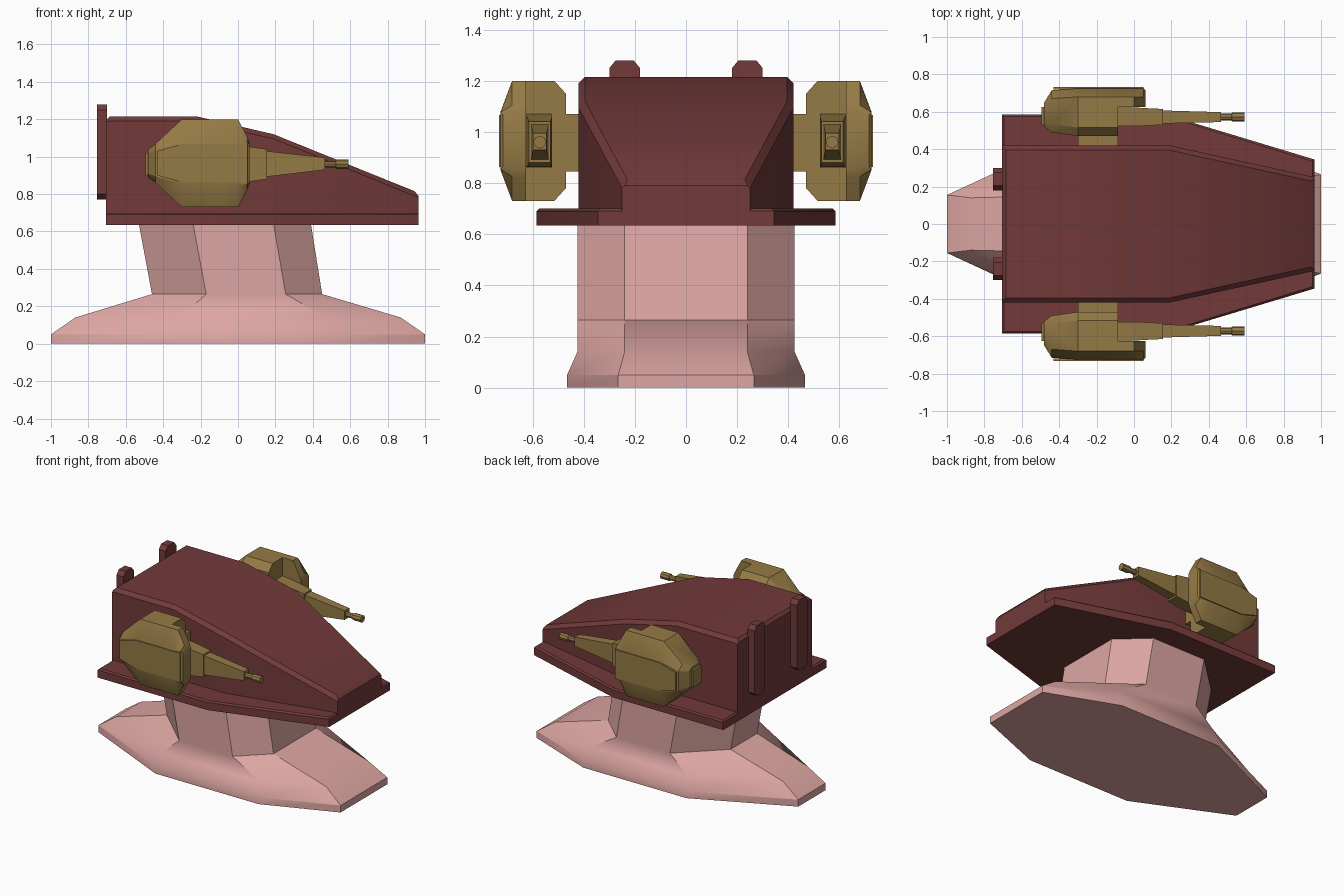
import bpy, bmesh
from math import radians, cos, sin, pi

if "Cube" in bpy.data.objects:
    bpy.data.objects.remove(bpy.data.objects["Cube"])


def material(name, rgb):
    m = bpy.data.materials.new(name)
    m.use_nodes = True
    m.diffuse_color = (*rgb, 1)
    m.node_tree.nodes["Principled BSDF"].inputs["Base Color"].default_value = (*rgb, 1)
    return m


PINK = material("dusty pink", (0.72, 0.38, 0.36))
RED = material("dark red", (0.17, 0.042, 0.042))
GOLD = material("dull gold", (0.30, 0.195, 0.06))


def loft(name, rings, mat, bevel=0):
    """Skin a list of equal-length point rings and cap both ends."""
    bm = bmesh.new()
    loops = [[bm.verts.new(p) for p in ring] for ring in rings]
    n = len(loops[0])
    for a, b in zip(loops, loops[1:]):
        for i in range(n):
            j = (i + 1) % n
            bm.faces.new((a[i], a[j], b[j], b[i]))
    bm.faces.new(loops[0])
    bm.faces.new(loops[-1])
    bmesh.ops.recalc_face_normals(bm, faces=bm.faces)
    mesh = bpy.data.meshes.new(name)
    bm.to_mesh(mesh)
    bm.free()
    mesh.materials.append(mat)
    ob = bpy.data.objects.new(name, mesh)
    bpy.context.collection.objects.link(ob)
    if bevel:
        mod = ob.modifiers.new("edge_bevel", "BEVEL")
        mod.width, mod.segments = bevel, 1
    bpy.ops.object.select_all(action="DESELECT")
    ob.select_set(True)
    bpy.context.view_layer.objects.active = ob
    bpy.ops.object.shade_smooth_by_angle(angle=radians(30))
    return ob


def rect(x, y0, y1, z0, z1):
    return [(x, y0, z0), (x, y1, z0), (x, y1, z1), (x, y0, z1)]


def flip(rings, side):
    return [[(x, y * side, z) for x, y, z in ring] for ring in rings]


# Pedestal: eight-sided foot flowing into a leaning neck
def octagon(z, half, back, back_w, side0, side1, front, front_w):
    right = [(back, -back_w, z), (side0, -half, z), (side1, -half, z), (front, -front_w, z)]
    return right + [(x, -y, z) for x, y, z in reversed(right)]


foot_top = octagon(0.265, 0.425, -0.46, 0.15, -0.17, 0.255, 0.45, 0.24)
loft("foot", [
    octagon(0, 0.465, -1, 0.155, -0.33, 0.49, 1, 0.265),
    octagon(0.05, 0.465, -1, 0.155, -0.33, 0.49, 1, 0.265),
    octagon(0.14, 0.425, -0.87, 0.14, -0.31, 0.47, 0.87, 0.24),
    foot_top], PINK)
loft("neck", [foot_top,
     octagon(0.64, 0.425, -0.53, 0.15, -0.24, 0.19, 0.39, 0.24)], PINK)


# Deck plate with a chamfered upper edge
def deck_ring(z, inset):
    half = [(-0.705 + inset, -0.585 + inset), (0.17, -0.585 + inset), (0.965 - inset, -0.345 + inset)]
    return [(x, y, z) for x, y in half] + [(x, -y, z) for x, y in reversed(half)]


loft("deck_plate", [deck_ring(0.635, 0), deck_ring(0.69, 0), deck_ring(0.70, 0.01)], RED)


# Wedge-shaped hull with chamfered top edges
def hull_ring(x, w, top, c=0.025):
    half = [(-w, 0.637), (-w, top - c), (c - w, top)]
    return [(x, y, z) for y, z in half] + [(x, -y, z) for y, z in reversed(half)]


loft("hull", [
    hull_ring(-0.705, 0.42, 1.197, 0.01),
    hull_ring(-0.685, 0.42, 1.215),
    hull_ring(-0.22, 0.42, 1.215),
    hull_ring(0.19, 0.42, 1.12),
    hull_ring(0.945, 0.255, 0.815),
    hull_ring(0.965, 0.25, 0.79, 0.01)], RED)

# Rear upright bars
for side, label in ((1, "left"), (-1, "right")):
    def bar(x):
        pts = [(0.18, 0.80), (0.215, 0.77), (0.265, 0.77), (0.30, 0.80),
               (0.30, 1.25), (0.275, 1.28), (0.205, 1.28), (0.18, 1.25)]
        return [(x, y * side, z) for y, z in pts]
    loft("rear_bar_" + label, [bar(-0.755), bar(-0.70)], RED)

# Gun pods on both flanks
MID = 0.965


def pod_ring(x, y_in, y_out, h_in, h_top, h_out, ch=0.045):
    half = [(y_in, h_in), (y_in + ch, h_top), (y_out - ch, h_top), (y_out, h_out)]
    return [(x, y, MID + h) for y, h in half] + [(x, y, MID - h) for y, h in reversed(half)]


def shell_ring(x, y_out, h_top, h_out, ch=0.045):
    half = [(0.625, h_top), (y_out - ch, h_top), (y_out, h_out)]
    return [(x, y, MID + h) for y, h in half] + [(x, y, MID - h) for y, h in reversed(half)]


def disc(x, r, sides=8):
    return [(x, 0.572 + r * cos(2 * pi * i / sides), 0.96 + r * sin(2 * pi * i / sides))
            for i in range(sides)]


def panel_ring(y):
    half = [(-0.43, 0.065), (-0.30, 0.102), (0.05, 0.102)]
    return [(x, y, MID + h) for x, h in half] + [(x, y, MID - h) for x, h in reversed(half)]


for side, label in ((1, "left"), (-1, "right")):
    parts = {
        "pod_body": [
            pod_ring(-0.48, 0.52, 0.65, 0.05, 0.075, 0.055, 0.03),
            pod_ring(-0.44, 0.49, 0.715, 0.08, 0.105, 0.07),
            pod_ring(-0.30, 0.47, 0.725, 0.185, 0.235, 0.115),
            pod_ring(-0.085, 0.47, 0.725, 0.185, 0.235, 0.115)],
        "pod_shell": [
            shell_ring(-0.09, 0.725, 0.235, 0.115),
            shell_ring(0, 0.725, 0.235, 0.115),
            shell_ring(0.05, 0.725, 0.14, 0.112),
            shell_ring(0.062, 0.715, 0.11, 0.10)],
        "pod_panel": [panel_ring(0.72), panel_ring(0.732)],
        "pod_rear_cap": [rect(-0.495, 0.53, 0.625, 0.90, 1.02),
                         rect(-0.44, 0.53, 0.625, 0.90, 1.02)],
        "pod_bracket": [rect(-0.30, 0.41, 0.48, 0.845, 1.07),
                        rect(-0.085, 0.41, 0.48, 0.845, 1.07)],
        "gun_housing": [rect(-0.09, 0.525, 0.63, 0.86, 1.07),
                        rect(0.05, 0.525, 0.62, 0.865, 1.055),
                        rect(0.155, 0.53, 0.615, 0.88, 1.04)],
        "gun_sleeve": [rect(0.15, 0.537, 0.607, 0.892, 1.03),
                       rect(0.465, 0.545, 0.598, 0.93, 0.995)],
        "gun_barrel": [disc(0.46, 0.018), disc(0.52, 0.018),
                       disc(0.525, 0.025), disc(0.59, 0.025)],
    }
    for name, rings in parts.items():
        loft(name + "_" + label, flip(rings, side), GOLD)
